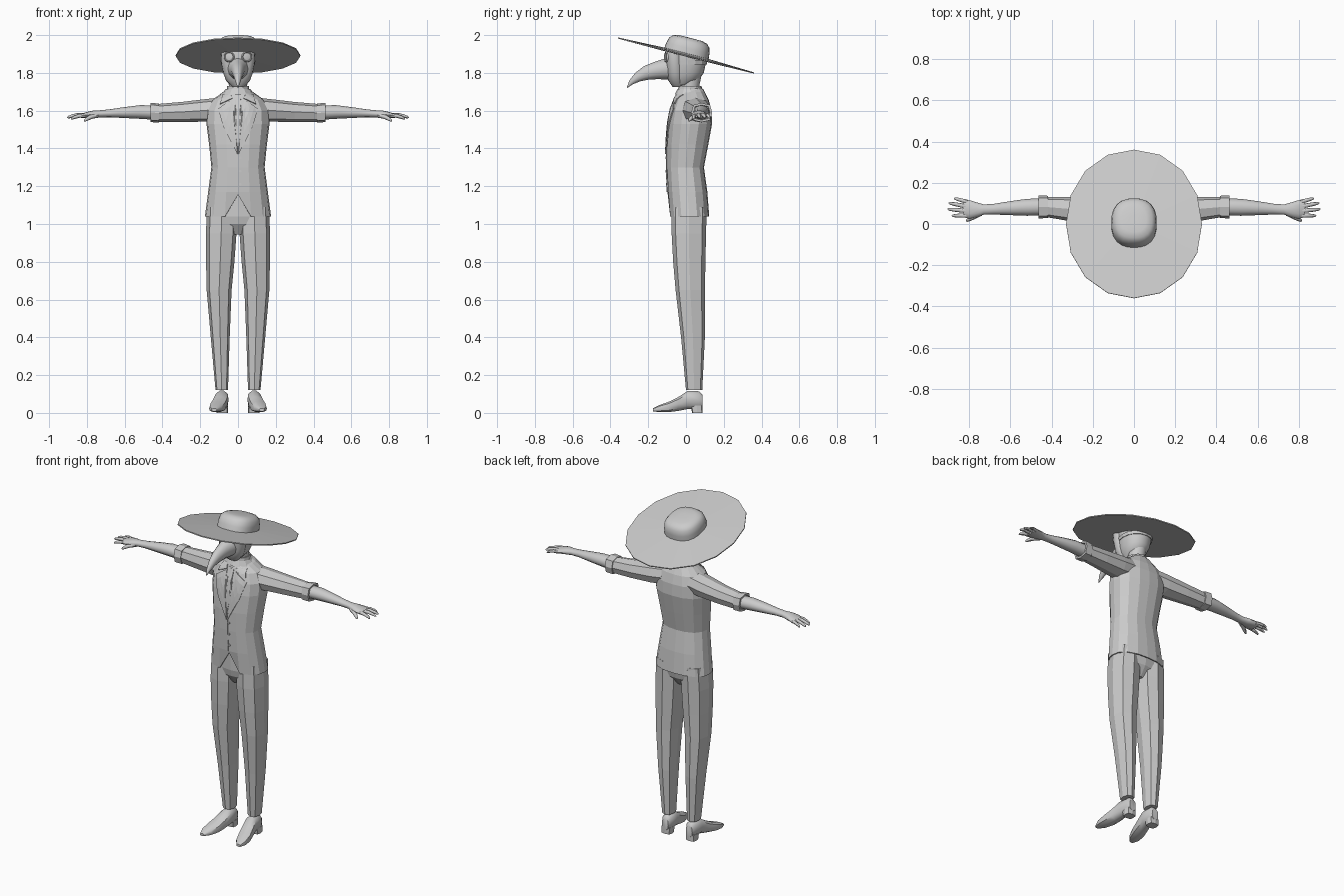
import bpy, bmesh, math
from mathutils import Vector, Matrix
from mathutils.bvhtree import BVHTree

cube = bpy.data.objects.get("Cube")
if cube:
    bpy.data.objects.remove(cube)

grey = bpy.data.materials.new("plain_grey")
grey.use_nodes = True
grey.diffuse_color = (0.6, 0.6, 0.6, 1)
grey.node_tree.nodes["Principled BSDF"].inputs["Base Color"].default_value = (0.6, 0.6, 0.6, 1)

X, Y, Z = Vector((1, 0, 0)), Vector((0, 1, 0)), Vector((0, 0, 1))


def finish(name, bm, smooth=False, mirror=False, thick=0):
    bmesh.ops.recalc_face_normals(bm, faces=bm.faces)
    mesh = bpy.data.meshes.new(name)
    bm.to_mesh(mesh)
    bm.free()
    mesh.materials.append(grey)
    if smooth:
        mesh.shade_smooth()
        mesh.set_sharp_from_angle(angle=math.radians(45))
    ob = bpy.data.objects.new(name, mesh)
    bpy.context.collection.objects.link(ob)
    if thick:
        mod = ob.modifiers.new("thickness", 'SOLIDIFY')
        mod.thickness, mod.offset = thick, 0
    if mirror:
        mod = ob.modifiers.new("mirror", 'MIRROR')
        mod.use_clip = False
        mod.use_mirror_merge = False
    return ob


def ring(center, u, v, n=8, p=2.0):
    """Superellipse section spanned by half axes u and v, starting at +u."""
    pts = []
    for i in range(n):
        a = 2 * math.pi * i / n
        c, s = math.cos(a), math.sin(a)
        k = (abs(c) ** p + abs(s) ** p) ** (-1 / p)
        pts.append(Vector(center) + u * (c * k) + v * (s * k))
    return pts


def loft(bm, rings, caps=True):
    rows = [[bm.verts.new(q) for q in r] for r in rings]
    n = len(rows[0])
    for a, b in zip(rows, rows[1:]):
        for i in range(n):
            j = (i + 1) % n
            bm.faces.new((a[i], a[j], b[j], b[i]))
    if caps:
        bm.faces.new(rows[0])
        bm.faces.new(rows[-1])
    return rows


def upright(rows, n, p=2.0):
    """Sections (z, x centre, half width, y front, y back) stacked in z."""
    return [ring((x, (f + b) / 2, z), X * w, Y * ((b - f) / 2), n, p) for z, x, w, f, b in rows]


def along_x(rows, n, p=2.0):
    """Sections (x, y, z, half depth, half height) along an arm."""
    return [ring((x, y, z), Y * w, Z * h, n, p) for x, y, z, w, h in rows]


def part(name, rings, caps=True, **kw):
    bm = bmesh.new()
    loft(bm, rings, caps)
    return finish(name, bm, **kw)


# Jacket body, with the front hem cut away in an inverted V
jacket = upright([
    (1.04, 0, .172, -.085, .12), (1.17, 0, .155, -.095, .11), (1.30, 0, .138, -.10, .092),
    (1.42, 0, .150, -.10, .115), (1.53, 0, .164, -.092, .135), (1.60, 0, .162, -.08, .132),
    (1.655, 0, .135, -.06, .118), (1.685, 0, .085, -.05, .095), (1.705, 0, .055, -.035, .08)], 16, 2.5)
jacket[0][12].z = 1.155
for r in jacket[-2:]:
    for q in r:
        q.z += q.y * 0.18
bm = bmesh.new()
loft(bm, jacket, False)
bm.faces.ensure_lookup_table()
surface = BVHTree.FromBMesh(bm)
finish("jacket", bm, thick=.006)


def front_y(x, z):
    hit = surface.ray_cast(Vector((x, -1, z)), Y)[0]
    return hit.y if hit else -.04


def plate(name, outline, lift, **kw):
    """Thin panel laid over the front of the jacket."""
    bm = bmesh.new()
    bm.faces.new([bm.verts.new((x, 0, z)) for x, z in outline])
    bmesh.ops.triangulate(bm, faces=bm.faces)
    bmesh.ops.subdivide_edges(bm, edges=bm.edges, cuts=3, use_grid_fill=True)
    for v in bm.verts:
        v.co.y = front_y(v.co.x, v.co.z) - lift
    finish(name, bm, thick=.006, **kw)


plate("shirt_front", [(-.045, 1.675), (.045, 1.675), (0, 1.39)], .004)
plate("lapel_lower", [(.03, 1.66), (.105, 1.61), (.075, 1.51), (.004, 1.37), (.004, 1.40)], .008, mirror=True)
plate("lapel_collar", [(.04, 1.69), (.08, 1.685), (.095, 1.635), (.03, 1.665)], .009, mirror=True)
plate("necktie", [(-.014, 1.67), (.014, 1.67), (.02, 1.52), (0, 1.42), (-.02, 1.52)], .007)
plate("front_edge", [(-.003, 1.38), (.003, 1.38), (.003, 1.17), (-.003, 1.17)], .004)

# Jacket buttons
bm = bmesh.new()
for z in (1.21, 1.28, 1.35):
    y = front_y(.012, z) - .006
    loft(bm, [ring((.012, y + d, z), X * .007, Z * .007, 8) for d in (0, -.004)])
finish("buttons", bm)

# Collars round the neck
part("jacket_collar", upright([(1.685, 0, .085, -.06, .105), (1.715, 0, .066, -.045, .092),
                               (1.70, 0, .056, -.035, .08)], 12), False)
part("shirt_collar", upright([(1.675, 0, .06, -.05, .085), (1.73, 0, .055, -.035, .08)], 12), False, thick=.006)

# Sleeves and turned cuffs
part("sleeves", along_x([(.09, .045, 1.61, .075, .06), (.165, .055, 1.602, .072, .06),
                         (.30, .072, 1.593, .06, .053), (.43, .083, 1.588, .049, .047)], 8, 2.4), mirror=True)
part("cuffs", along_x([(.418, .083, 1.588, .054, .05), (.464, .083, 1.59, .056, .051),
                       (.464, .083, 1.59, .044, .04), (.45, .083, 1.59, .04, .036)], 8, 3), mirror=True)

# Forearms and palms
part("forearms", along_x([(.44, .083, 1.59, .042, .038), (.52, .081, 1.593, .041, .036),
                          (.60, .077, 1.590, .034, .029), (.68, .072, 1.586, .026, .021),
                          (.73, .07, 1.583, .025, .019), (.765, .069, 1.581, .036, .02),
                          (.80, .071, 1.577, .045, .016), (.83, .076, 1.573, .043, .011)], 12),
     smooth=True, mirror=True)

# Fingers and thumbs
bm = bmesh.new()
digits = [((.81, .108, 1.575), (.875, .125, 1.562), .009), ((.815, .086, 1.577), (.900, .102, 1.563), .010),
          ((.815, .064, 1.577), (.905, .072, 1.563), .010), ((.81, .042, 1.574), (.885, .040, 1.556), .010),
          ((.745, .052, 1.575), (.815, .015, 1.546), .012)]
for a, b, r in digits:
    a, b = Vector(a), Vector(b)
    d = (b - a).normalized()
    u = d.cross(Z).normalized()
    v = u.cross(d)
    loft(bm, [ring(a.lerp(b, t) + Z * (.006 * math.sin(math.pi * t)), u * r * k, v * r * k, 8)
              for t, k in ((0, 1.1), (.4, 1), (.75, .85), (.94, .6), (1, .2))])
finish("fingers", bm, smooth=True, mirror=True)

# Trousers: seat and creased legs
part("trouser_seat", upright([(1.17, 0, .145, -.075, .095), (1.04, 0, .162, -.074, .108),
                              (1.0, 0, .13, -.066, .10), (.945, 0, .03, -.03, .06)], 12, 2.4))
part("trouser_legs", upright([(1.09, .085, .078, -.076, .11), (.95, .089, .081, -.076, .106),
                              (.80, .094, .075, -.068, .103), (.65, .100, .066, -.055, .10),
                              (.40, .094, .050, -.026, .10), (.12, .086, .033, 0, .086)], 8, 2.6), mirror=True)

# Shoes: pointed uppers turned outwards, and heels
shoe = [(.088, .083, .022, .025, .095), (.07, .083, .032, .018, .115), (.01, .086, .036, .02, .118),
        (-.04, .096, .040, .010, .085), (-.09, .108, .042, .004, .060),
        (-.14, .119, .034, .004, .042), (-.175, .126, .014, .008, .024)]
part("shoes", [ring((x, y, (lo + hi) / 2), X * w, Z * ((hi - lo) / 2), 10, 2.8) for y, x, w, lo, hi in shoe],
     smooth=True, mirror=True)
part("shoe_heels", upright([(0, .084, .031, .032, .088), (.04, .084, .032, .025, .088)], 8, 4), mirror=True)

# Neck and head
part("neck", upright([(1.66, 0, .052, -.03, .075), (1.73, 0, .048, -.028, .07), (1.80, 0, .055, -.03, .085)], 12),
     smooth=True)
part("head", upright([(1.735, 0, .040, -.065, .02), (1.765, 0, .064, -.085, .07), (1.80, 0, .076, -.092, .094),
                      (1.85, 0, .085, -.097, .105), (1.90, 0, .088, -.10, .108), (1.94, 0, .085, -.09, .10)], 16, 2.2),
     smooth=True)
part("mask_shell", upright([(1.725, 0, .030, -.070, -.015), (1.76, 0, .064, -.094, -.01), (1.80, 0, .078, -.103, -.01),
                            (1.85, 0, .088, -.108, -.01), (1.90, 0, .091, -.112, -.01),
                            (1.93, 0, .088, -.105, -.01)], 16, 2.4), smooth=True)

# Hooked beak, swept along a curve in the middle plane
beak = [(-.06, 1.825, .07, .07), (-.11, 1.82, .055, .048), (-.16, 1.812, .046, .038), (-.21, 1.80, .038, .03),
        (-.255, 1.778, .026, .021), (-.29, 1.75, .014, .012), (-.312, 1.722, .002, .002)]
mid = [Vector((0, y, z)) for y, z, h, w in beak]
rings = []
for i, (y, z, h, w) in enumerate(beak):
    d = (mid[min(i + 1, len(mid) - 1)] - mid[max(i - 1, 0)]).normalized()
    rings.append(ring(mid[i], X * w, X.cross(d) * h, 12))
part("beak", rings, smooth=True)

# Round goggles
bm = bmesh.new()
out = Vector((.3, -1, .05)).normalized()
u = out.cross(Z).normalized()
v = u.cross(out)
c = Vector((.045, -.098, 1.885))
loft(bm, [ring(c + out * d, u * r, v * r, 16)
          for d, r in ((-.02, .030), (.008, .029), (.012, .025), (.008, .021), (.010, .012))])
finish("goggles", bm, smooth=True, mirror=True)

# Straps behind the mask
part("mask_strap", upright([(1.845, 0, .088, -.09, .109), (1.865, 0, .090, -.09, .111)], 16, 2.2), False, thick=.004)

# Hat, built level and then tipped back
tip = Matrix.Translation((0, 0, 1.892)) @ Matrix.Rotation(math.radians(-14.4), 4, 'X')


def hat_part(name, rows, n, p, smooth):
    ob = part(name, [ring((0, 0, z), X * w, Y * d, n, p) for z, w, d in rows], smooth=smooth)
    ob.data.transform(tip)


hat_part("hat_brim", [(-.006, .1, .1), (-.003, .33, .372), (.003, .33, .372), (.012, .11, .12)], 16, 2.08, False)
hat_part("hat_crown", [(0, .110, .122), (.04, .110, .118), (.07, .104, .110), (.088, .088, .092),
                       (.095, .06, .064), (.096, .02, .02)], 24, 2.5, True)
